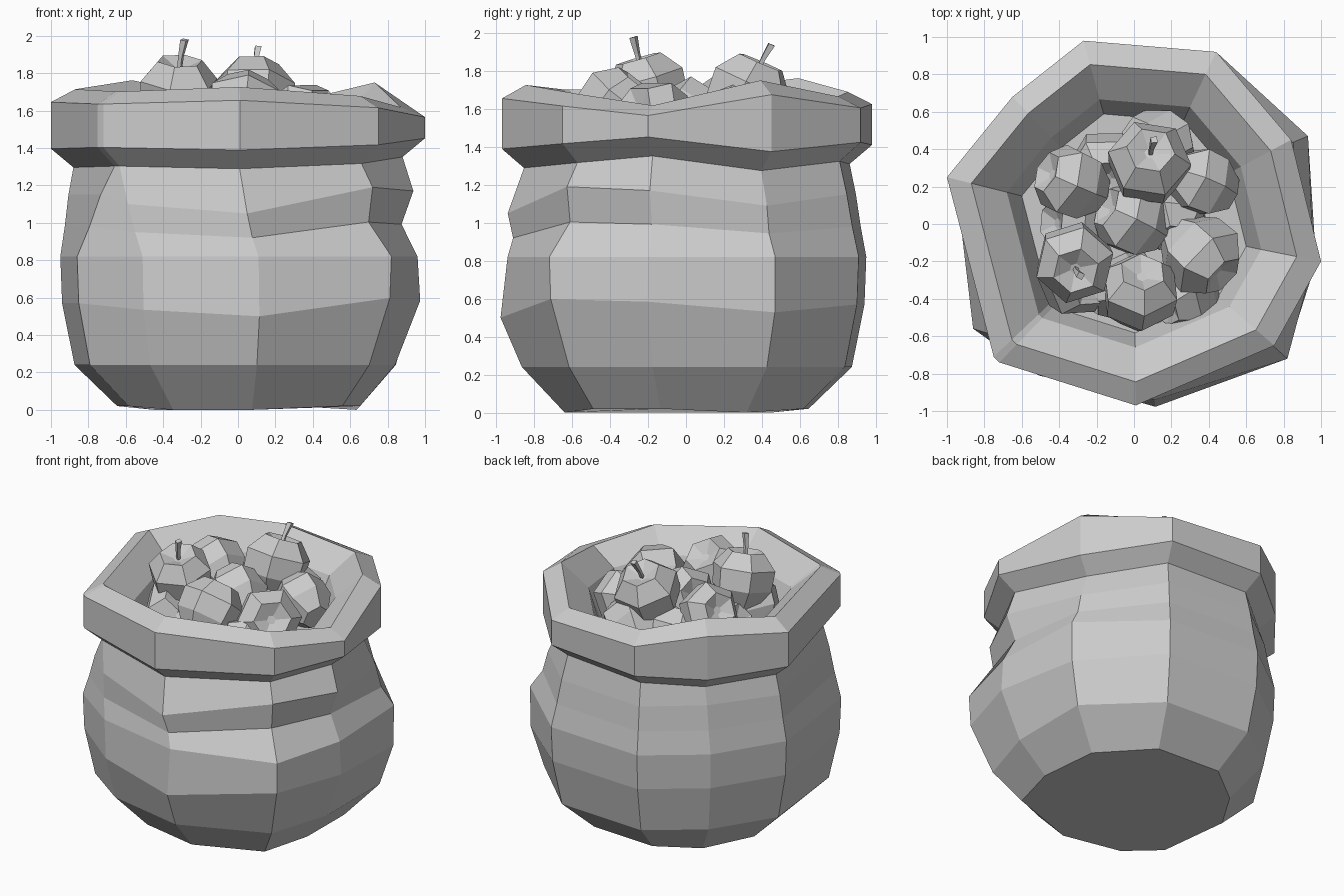
import bpy, bmesh, math, random
from mathutils import Vector, Matrix

if "Cube" in bpy.data.objects:
    bpy.data.objects.remove(bpy.data.objects["Cube"])

random.seed(4)

# Outlines seen from above, same number of columns, counter-clockwise from the front
BODY = [(.11, -.94), (.82, -.72), (.96, -.2), (.93, .47), (.45, .91),
        (-.27, .95), (-.66, .66), (-.95, .2), (-.86, -.56), (-.51, -.81)]
RIM = [(.01, -.97), (.75, -.65), (1.0, -.2), (.84, .45), (.44, .92),
       (-.27, .98), (-.65, .68), (-1.0, .25), (-.75, -.71), (-.72, -.74)]
CREASE = [0, 1, .7, .2, 0, 0, 0, 0, 0, 0]           # where the cloth dents in
PUFF = [1, 0, .5, .1, 0, 0, 0, 0, 0, 0]             # where it bulges out
SHIFT = [-.1, .04, .02, -.06, 0, 0, 0, 0, 0, -.05]  # slope of the folds
WAVE = [.03, -.01, -.06, .05, -.02, 0, .06, .02, .01, .01]  # lip height

# body weight, scale, z, fold (- dents, + bulges), fold slope, wave amount
PROFILE = [
    (1, .68, .02, 0, 0, 0),
    (1, .92, .24, -.07, 0, 0),
    (1, .99, .57, .05, .7, 0),
    (1, 1.0, .82, 0, 0, 0),
    (.7, .96, .98, -.09, .6, 0),
    (.4, .925, 1.15, .06, 1, 0),
    (0, .88, 1.31, 0, 0, -.7),
    (0, 1.0, 1.41, 0, 0, -.7),
    (0, 1.0, 1.625, 0, 0, 1),
    (0, .87, 1.69, 0, 0, 1.2),
    (0, .68, 1.55, 0, 0, .5),
    (0, .60, 1.36, 0, 0, 0),
]


def finish(bm, name):
    bmesh.ops.recalc_face_normals(bm, faces=bm.faces)
    me = bpy.data.meshes.new(name)
    bm.to_mesh(me)
    bm.free()
    ob = bpy.data.objects.new(name, me)
    bpy.context.collection.objects.link(ob)
    return ob


def loft(bm, rings):
    vs = [[bm.verts.new(p) for p in r] for r in rings]
    n = len(vs[0])
    for a, b in zip(vs, vs[1:]):
        for i in range(n):
            j = (i + 1) % n
            bm.faces.new((a[i], a[j], b[j], b[i]))
    bm.faces.new(vs[0][::-1])
    bm.faces.new(vs[-1])


# Sack: body, rolled rim and inside in one loft
rings = []
for t, s, z, fold, slope, wave in PROFILE:
    ring = []
    for i in range(len(BODY)):
        f = fold * (CREASE if fold < 0 else PUFF)[i]
        p = Vector(RIM[i]).lerp(Vector(BODY[i]), t) * s * (1 + f)
        ring.append((p.x, p.y, z + slope * SHIFT[i] + wave * WAVE[i]))
    rings.append(ring)
rings[0] = [(x, y, 0 if i % 3 == 0 else .02) for i, (x, y, z) in enumerate(rings[0])]
bm = bmesh.new()
loft(bm, rings)
finish(bm, "sack")

# Apples: low-poly six-sided bodies with a dimple, some with a stem
APPLE = [(.5, -.9), (.95, -.3), (1.0, .35), (.58, .85), (.14, .66)]


def polygon(r, z, n, dx=0):
    return [Vector((r * math.cos(i * math.tau / n) + dx,
                    r * math.sin(i * math.tau / n), z)) for i in range(n)]


def apple(loc, r, tilt, turn, stem=False):
    m = (Matrix.Translation(loc) @ Matrix.Rotation(tilt[0], 4, 'X')
         @ Matrix.Rotation(tilt[1], 4, 'Y') @ Matrix.Rotation(turn, 4, 'Z'))
    bm = bmesh.new()
    loft(bm, [polygon(a * r, z * r, 6) for a, z in APPLE])
    finish(bm, "apple").matrix_world = m
    if stem:
        bm = bmesh.new()
        loft(bm, [polygon(.014, .13, 4), polygon(.016, .21, 4, .005),
                  polygon(.024, .30, 4, .02)])
        finish(bm, "apple_stem").matrix_world = m


apple((-.32, -.2, 1.69), .215, (.28, .05), .3, True)
apple((.08, .32, 1.67), .225, (-.4, .05), .9, True)

# Remaining apples lie tumbled around and below the top two
for x, y, z, r in [(-.33, .22, 1.6, .2), (.37, .22, 1.53, .19),
                   (.35, -.16, 1.53, .22), (.03, -.37, 1.6, .215),
                   (-.01, .02, 1.56, .2), (.13, .42, 1.48, .2),
                   (.27, -.36, 1.38, .2), (-.32, -.28, 1.47, .21),
                   (-.1, -.3, 1.4, .21), (-.15, .3, 1.42, .21),
                   (-.3, 0, 1.4, .2), (.2, .05, 1.4, .2)]:
    apple((x, y, z), r, (random.uniform(-1.2, 1.2), random.uniform(-1.2, 1.2)),
          random.uniform(0, 6))
